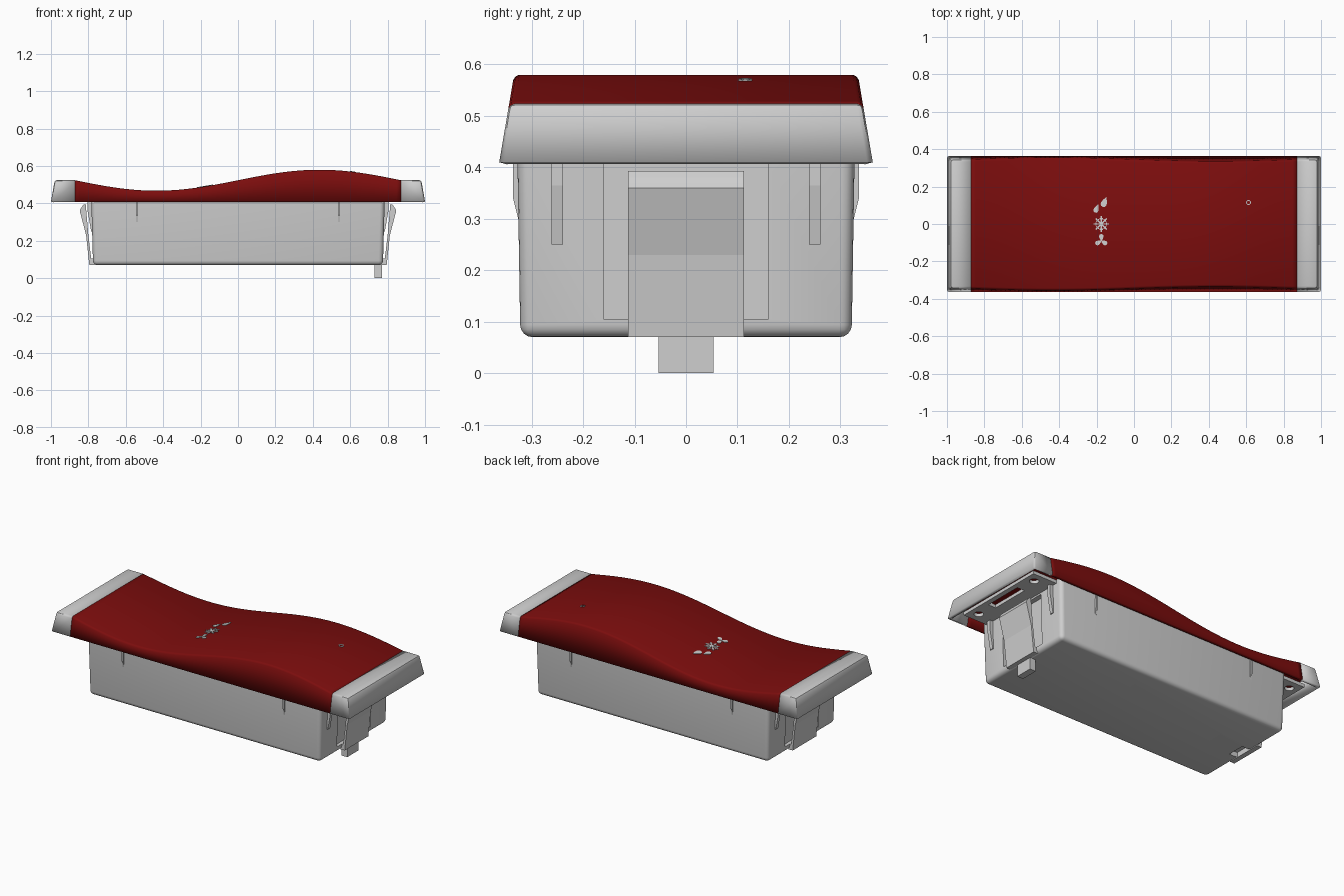
import bpy, bmesh
from math import sin, cos, pi
from mathutils import Vector

if "Cube" in bpy.data.objects:
    bpy.data.objects.remove(bpy.data.objects["Cube"])


def material(name, rgb):
    m = bpy.data.materials.new(name)
    m.use_nodes = True
    m.diffuse_color = (*rgb, 1)
    m.node_tree.nodes["Principled BSDF"].inputs["Base Color"].default_value = (*rgb, 1)
    return m


GREY = material("light grey plastic", (0.62, 0.62, 0.62))
RED = material("dark red panel", (0.2, 0.004, 0.004))
RIM, CAP, SPLIT = 0.41, 0.524, 0.872   # rim height, end cap height, colour split


def finish(name, bm, mat):
    bmesh.ops.recalc_face_normals(bm, faces=bm.faces)
    me = bpy.data.meshes.new(name)
    bm.to_mesh(me)
    bm.free()
    me.materials.append(mat)
    ob = bpy.data.objects.new(name, me)
    bpy.context.collection.objects.link(ob)
    return ob


def box(name, x, y, z, mat=GREY):
    bm = bmesh.new()
    bmesh.ops.create_cube(bm, size=1)
    for v in bm.verts:
        v.co = Vector([a + (b - a) * (c + 0.5) for (a, b), c in zip((x, y, z), v.co)])
    return finish(name, bm, mat)


def prism(name, pts, width, place, mat=GREY):
    """Extrude a profile (out, z) sideways by width; place maps (out, side, z) to the model."""
    bm = bmesh.new()
    rings = [[bm.verts.new(place(o, s * width / 2, z)) for o, z in pts] for s in (-1, 1)]
    bm.faces.new(rings[0])
    bm.faces.new(rings[1])
    for i in range(len(pts)):
        j = (i + 1) % len(pts)
        bm.faces.new((rings[0][i], rings[0][j], rings[1][j], rings[1][i]))
    return finish(name, bm, mat)


def activate(ob):
    bpy.ops.object.select_all(action='DESELECT')
    ob.select_set(True)
    bpy.context.view_layer.objects.active = ob


def cut(ob, cutter):
    cutter.hide_render = True
    mod = ob.modifiers.new("cut", 'BOOLEAN')
    mod.object = cutter
    mod.solver = 'EXACT'
    activate(ob)
    bpy.ops.object.modifier_apply(modifier=mod.name)
    bpy.data.objects.remove(cutter)


def shell(ob, thickness=0.018):
    mod = ob.modifiers.new("shell", 'SOLIDIFY')
    mod.thickness = thickness
    mod.offset = -1


def smooth(ob):
    activate(ob)
    bpy.ops.object.shade_smooth_by_angle(angle=0.6)


def half_width(z):
    return 0.363 - 0.17 * (z - RIM)


def wave(x):
    return CAP + 0.056 * sin(pi * x / SPLIT)


# Wavy red cover, lofted along x as an open-bottomed shell
bm = bmesh.new()
STEPS, B = 72, 0.01
previous = None
for i in range(STEPS + 1):
    x = SPLIT * (2 * i / STEPS - 1)
    top = wave(x)
    side = [(half_width(RIM), RIM), (half_width(top - B), top - B),
            (half_width(top) - B * 0.3, top - B * 0.3), (half_width(top) - B, top)]
    ring = [bm.verts.new((x, -y, z)) for y, z in side]
    ring += [bm.verts.new((x, y, z)) for y, z in reversed(side)]
    if previous:
        for a in range(len(ring) - 1):
            bm.faces.new((previous[a], previous[a + 1], ring[a + 1], ring[a]))
    previous = ring
cover = finish("wave_cover", bm, RED)
# the open shell needs outward normals before it is thickened
if max(cover.data.polygons, key=lambda p: p.area).normal.z < 0:
    cover.data.flip_normals()
shell(cover)
smooth(cover)

# Tapered body with rounded corners
bm = bmesh.new()
bmesh.ops.create_cube(bm, size=1)
for v in bm.verts:
    up = v.co.z > 0
    v.co = ((0.785 if up else 0.775) * (1 if v.co.x > 0 else -1),
            (0.328 if up else 0.322) * (1 if v.co.y > 0 else -1), 0.44 if up else 0.07)
edges = [e for e in bm.edges if min(v.co.z for v in e.verts) < 0.1]
bmesh.ops.bevel(bm, geom=edges, offset=0.024, segments=4, profile=0.5, affect='EDGES')
body = finish("body", bm, GREY)
for s in (-1, 1):
    xs = sorted((s * 0.755, s * 0.85))
    cut(body, box("recess_cutter", xs, (-0.16, 0.16), (0.105, 0.408)))
cut(body, box("notch_cutter", (-0.765, -0.71), (-0.053, 0.053), (0.05, 0.1)))
smooth(body)

CLIP = [(0.765, 0.07), (0.795, 0.07), (0.812, 0.23), (0.846, 0.36), (0.842, 0.37),
        (0.836, 0.38), (0.826, 0.393), (0.814, 0.393), (0.8, 0.23), (0.785, 0.105), (0.765, 0.105)]
END_RIB = [(0.77, 0.25), (0.785, 0.25), (0.805, 0.365), (0.805, 0.42), (0.77, 0.42)]
SIDE_RIB = [(0.31, 0.3), (0.326, 0.3), (0.336, 0.34), (0.336, 0.42), (0.31, 0.42)]

for s, end in ((1, "left"), (-1, "right")):
    # Tapered end cap, hollow from below
    bm = bmesh.new()
    bmesh.ops.create_cube(bm, size=1)
    for v in bm.verts:
        z = CAP if v.co.z > 0 else RIM
        out = (1.0 if z == RIM else 0.98) if v.co.x > 0 else SPLIT
        v.co = (s * out, half_width(z) * (1 if v.co.y > 0 else -1), z)
    bmesh.ops.recalc_face_normals(bm, faces=bm.faces)
    drop = [f for f in bm.faces if f.normal.z < -0.9 or f.normal.x * s < -0.9]
    bmesh.ops.delete(bm, geom=drop, context='FACES')
    inner = [e for e in bm.edges if not e.is_boundary]
    bmesh.ops.bevel(bm, geom=inner, offset=0.011, segments=2, profile=0.5, affect='EDGES')
    cap = finish(end + "_end_cap", bm, GREY)
    if max(cap.data.polygons, key=lambda p: p.area).normal.z < 0:
        cap.data.flip_normals()
    shell(cap)
    smooth(cap)

    # Mounting plate with a slot and two screw holes, red tray above it
    plate = box(end + "_mounting_plate", sorted((s * 0.76, s * 0.945)), (-0.29, 0.29), (0.418, 0.438))
    cut(plate, box("slot_cutter", sorted((s * 0.865, s * 0.915)), (-0.12, 0.12), (0.4, 0.46)))
    for y in (-0.23, 0.23):
        bpy.ops.mesh.primitive_cylinder_add(vertices=20, radius=0.026, depth=0.1,
                                            location=(s * 0.89, y, 0.43))
        cut(plate, bpy.context.object)
    box(end + "_inner_tray", sorted((s * 0.8, s * 0.95)), (-0.31, 0.31), (0.47, 0.48), RED)

    # Spring clip and wedge ribs on the end wall
    prism(end + "_spring_clip", CLIP, 0.226, lambda o, t, z: (s * o, t, z))
    for y in (-0.25, 0.25):
        prism(end + "_end_rib", END_RIB, 0.022, lambda o, t, z: (s * o, y + t, z))
    # Thin ribs on the long walls
    for f in (-1, 1):
        prism(end + "_side_rib", SIDE_RIB, 0.01, lambda o, t, z: (s * 0.54 + t, f * o, z))

# Connector tab under the left end
box("connector_tab", (0.73, 0.77), (-0.053, 0.053), (0, 0.09))


def symbol(name, loops):
    """Thin raised plates following the wavy top."""
    bm = bmesh.new()
    for loop in loops:
        face = bm.faces.new([bm.verts.new((x, y, wave(x) - 0.002)) for x, y in loop])
        ext = bmesh.ops.extrude_face_region(bm, geom=[face])["geom"]
        bmesh.ops.translate(bm, vec=(0, 0, 0.005),
                            verts=[g for g in ext if isinstance(g, bmesh.types.BMVert)])
    return finish(name, bm, GREY)


def oval(cx, cy, length, width, angle, point=0.0, n=14):
    """Oval or, with point above zero, a drop whose tip lies along angle."""
    pts = []
    for k in range(n):
        a = 2 * pi * k / n
        u, v = length * cos(a), width * sin(a) * (1 - point * cos(a))
        pts.append((cx + u * cos(angle) - v * sin(angle), cy + u * sin(angle) + v * cos(angle)))
    return pts


def bar(cx, cy, length, width, angle):
    c, d = cos(angle), sin(angle)
    return [(cx + u * length * c - v * width * d, cy + u * length * d + v * width * c)
            for u, v in ((-1, -1), (1, -1), (1, 1), (-1, 1))]


# Indicator symbols: drops, snowflake, fan and a small ring
IX = -0.175
symbol("drop_symbol", [oval(-0.158, 0.118, 0.028, 0.014, 1.2, 0.7),
                       oval(-0.2, 0.083, 0.024, 0.012, 1.2, 0.7)])
symbol("snowflake_symbol", [bar(IX, 0, 0.042, 0.0035, k * pi / 4) for k in range(4)]
       + [bar(IX + 0.028 * cos(k * pi / 4), 0.028 * sin(k * pi / 4), 0.009, 0.003,
              k * pi / 4 + pi / 2) for k in range(8)])
symbol("fan_symbol", [oval(IX + 0.018 * cos(a), -0.09 + 0.018 * sin(a), 0.018, 0.011, a, -0.5)
                      for a in (pi / 2, pi * 7 / 6, pi * 11 / 6)])
symbol("ring_symbol", [bar(0.612 + 0.011 * cos(k * pi / 4), 0.115 + 0.011 * sin(k * pi / 4),
                           0.006, 0.002, k * pi / 4 + pi / 2) for k in range(8)])
